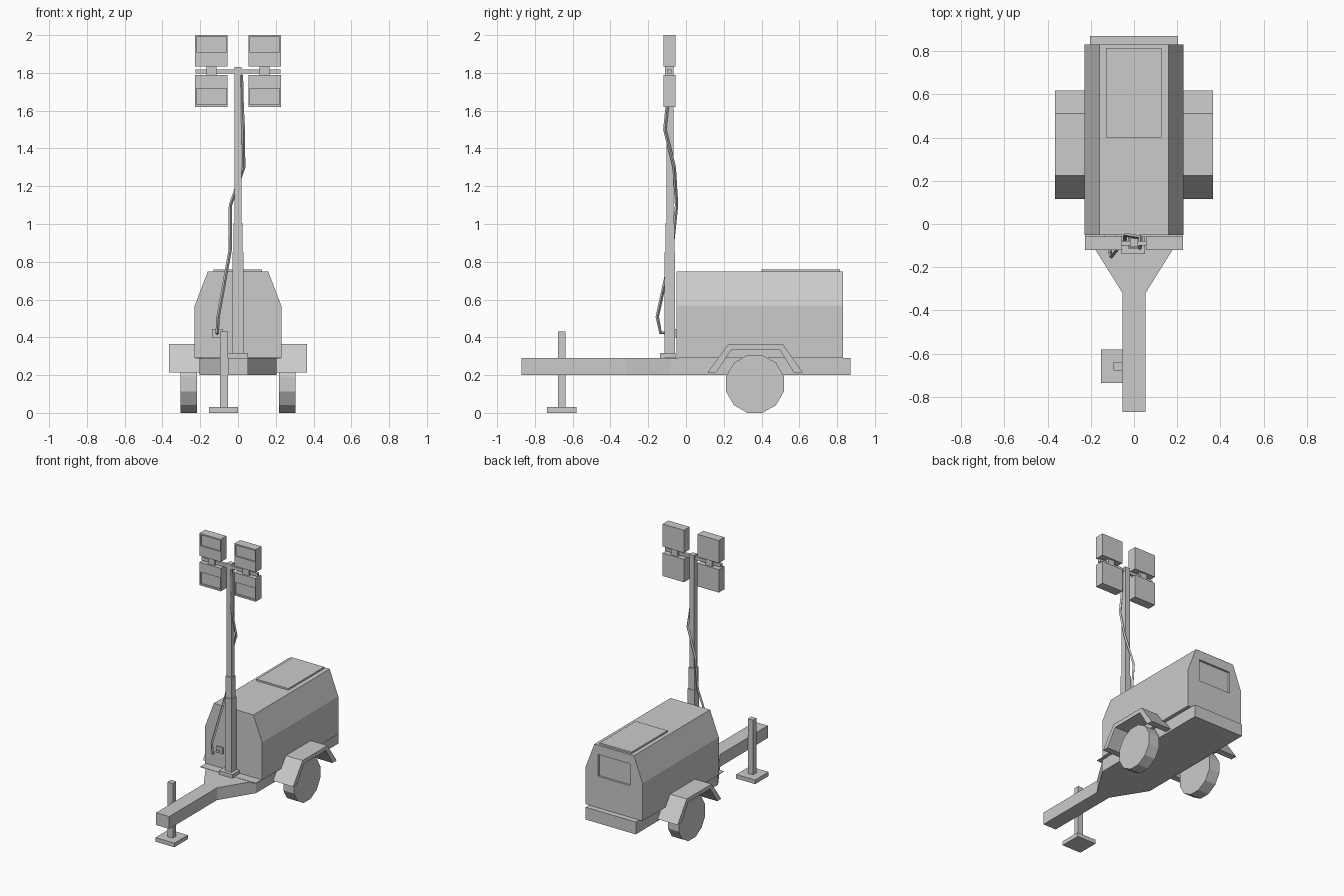
import bpy, bmesh, math
from mathutils import Vector

if "Cube" in bpy.data.objects:
    bpy.data.objects.remove(bpy.data.objects["Cube"])


def finish(name, bm):
    bmesh.ops.recalc_face_normals(bm, faces=bm.faces)
    me = bpy.data.meshes.new(name)
    bm.to_mesh(me)
    bm.free()
    ob = bpy.data.objects.new(name, me)
    bpy.context.collection.objects.link(ob)
    return ob


def prism(name, pts, axis, a, b):
    """Extrude a closed 2D profile along an axis from a to b."""
    def place(p, t):
        return {'X': (t, p[0], p[1]), 'Y': (p[0], t, p[1]), 'Z': (p[0], p[1], t)}[axis]
    bm = bmesh.new()
    lo = [bm.verts.new(place(p, a)) for p in pts]
    hi = [bm.verts.new(place(p, b)) for p in pts]
    bm.faces.new(lo)
    bm.faces.new(hi)
    n = len(pts)
    for i in range(n):
        j = (i + 1) % n
        bm.faces.new((lo[i], lo[j], hi[j], hi[i]))
    return finish(name, bm)


def box(name, x, y, z):
    return prism(name, [(x[0], y[0]), (x[1], y[0]), (x[1], y[1]), (x[0], y[1])], 'Z', *z)


def recess(ob, x, y, z):
    """Cut a box-shaped recess and discard the cutter."""
    cutter = box("recess_cutter", x, y, z)
    cutter.hide_render = True
    mod = ob.modifiers.new("recess", 'BOOLEAN')
    mod.operation = 'DIFFERENCE'
    mod.solver = 'EXACT'
    mod.object = cutter
    bpy.context.view_layer.update()
    dg = bpy.context.evaluated_depsgraph_get()
    me = bpy.data.meshes.new_from_object(ob.evaluated_get(dg))
    ob.modifiers.clear()
    ob.data = me
    bpy.data.objects.remove(cutter)


def span(s, a, b):
    return tuple(sorted((s * a, s * b)))


# Chassis with tapered drawbar
half = [(0.053, -0.87), (0.053, -0.32), (0.203, -0.08), (0.203, 0.87)]
prism("chassis", half + [(-x, y) for x, y in reversed(half)], 'Z', 0.20, 0.29)
box("front_sill", (-0.225, 0.225), (-0.115, -0.04), (0.288, 0.292))

# Engine housing, roof hatch and recessed rear panel
half = [(0.23, 0.29), (0.23, 0.565), (0.16, 0.748)]
body = prism("housing", half + [(-x, z) for x, z in reversed(half)], 'Y', -0.05, 0.83)
recess(body, (-0.13, 0.13), (0.815, 0.90), (0.52, 0.68))
box("roof_hatch", (-0.13, 0.127), (0.40, 0.815), (0.745, 0.76))

# Wheels and fenders
R = 0.158
rim = [(0.365 + R * math.cos(math.radians(15 + 30 * i)),
        0.153 + R * math.sin(math.radians(15 + 30 * i))) for i in range(12)]
arch = [(0.115, 0.215), (0.225, 0.365), (0.512, 0.365), (0.618, 0.215),
        (0.57, 0.215), (0.495, 0.335), (0.242, 0.335), (0.16, 0.215)]
for side, s in (("left", -1), ("right", 1)):
    prism(side + "_wheel", rim, 'X', *span(s, 0.218, 0.304))
    prism(side + "_fender", arch, 'X', *span(s, 0.20, 0.365))

# Support jack
box("jack_post", (-0.095, -0.053), (-0.677, -0.638), (0.02, 0.43))
box("jack_foot", (-0.153, 0.0), (-0.735, -0.58), (0.0, 0.03))

# Telescopic mast
box("mast_base", (-0.057, 0.052), (-0.138, -0.055), (0.29, 0.317))
for name, r, z in (("mast_outer", 0.028, (0.31, 0.85)),
                   ("mast_middle", 0.024, (0.80, 1.005)),
                   ("mast_inner", 0.019, (0.95, 1.83))):
    box(name, (-r, r), (-0.085 - r, -0.085 + r), z)
box("crossbar", (-0.226, 0.226), (-0.10, -0.078), (1.796, 1.818))

# Four floodlights with recessed lenses and their brackets
for side, s in (("left", -1), ("right", 1)):
    for level, z, lens in (("upper", (1.835, 2.0), (1.91, 1.99)),
                           ("lower", (1.62, 1.788), (1.632, 1.718))):
        lamp = box(f"{level}_{side}_lamp", span(s, 0.055, 0.227), (-0.12, -0.055), z)
        recess(lamp, span(s, 0.062, 0.22), (-0.16, -0.11), lens)
    box(side + "_lamp_bracket", span(s, 0.113, 0.166), (-0.11, -0.066), (1.78, 1.842))

# Power socket and hanging cable
box("socket", (-0.137, -0.083), (-0.06, -0.045), (0.40, 0.445))
path = [(0.018, -0.10, 1.79), (0.022, -0.10, 1.62), (0.028, -0.112, 1.50),
        (0.030, -0.062, 1.30), (-0.040, -0.050, 1.10), (-0.042, -0.075, 0.86),
        (-0.105, -0.152, 0.51), (-0.110, -0.135, 0.425), (-0.110, -0.05, 0.42)]
cu = bpy.data.curves.new("cable", 'CURVE')
cu.dimensions = '3D'
cu.bevel_depth = 0.009
cu.bevel_resolution = 0
cu.use_fill_caps = True
sp = cu.splines.new('POLY')
sp.points.add(len(path) - 1)
for p, co in zip(sp.points, path):
    p.co = (*co, 1)
sp.use_smooth = False
bpy.context.collection.objects.link(bpy.data.objects.new("cable", cu))
